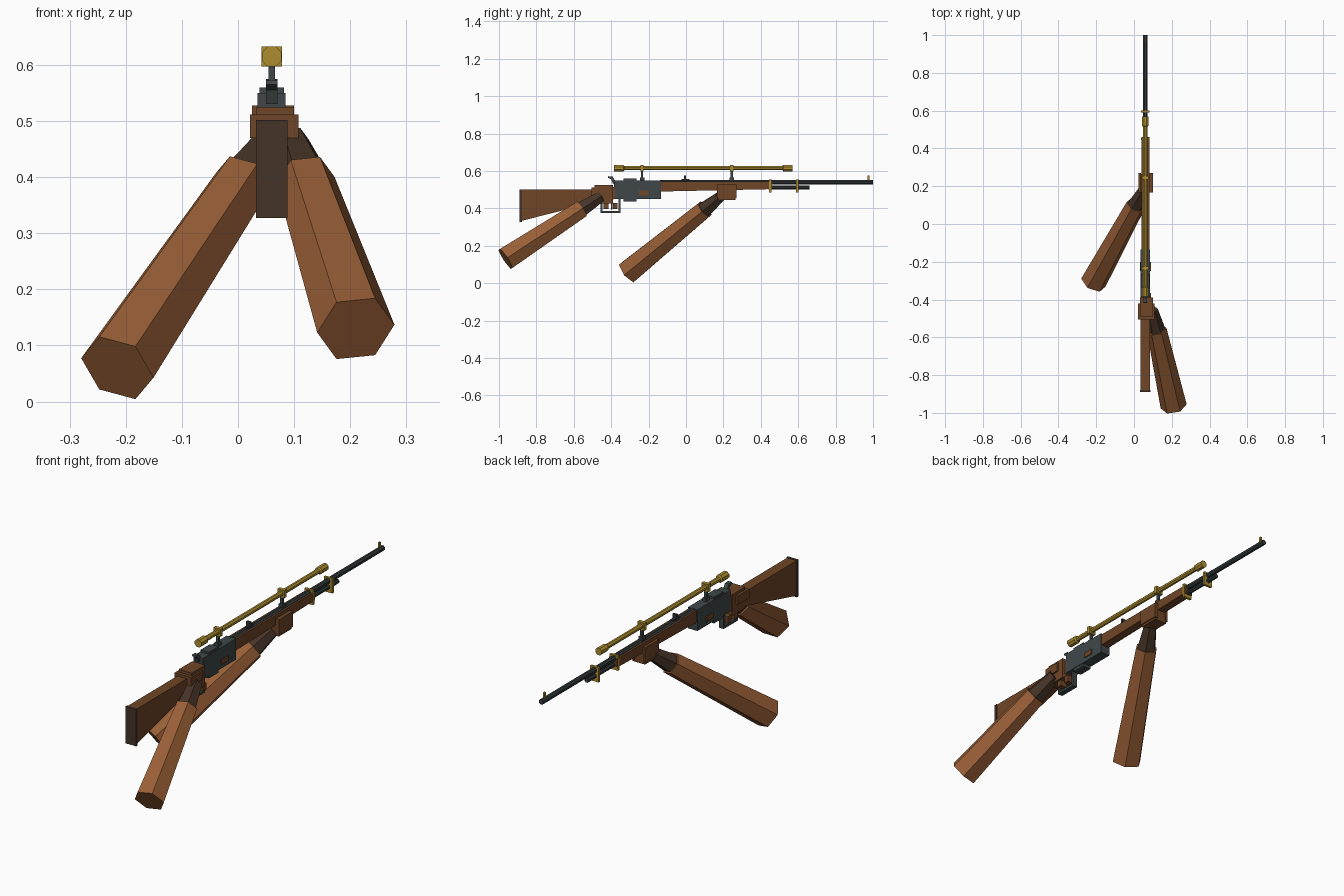
import bpy, bmesh, math
from mathutils import Vector

if "Cube" in bpy.data.objects:
    bpy.data.objects.remove(bpy.data.objects["Cube"])

CX = 0.06  # the gun's centre plane


def material(name, r, g, b):
    m = bpy.data.materials.new(name)
    m.use_nodes = True
    m.diffuse_color = (r, g, b, 1)
    m.node_tree.nodes["Principled BSDF"].inputs["Base Color"].default_value = (r, g, b, 1)
    return m


skin = material("sleeve_brown", 0.32, 0.115, 0.038)
wood = material("walnut_brown", 0.16, 0.06, 0.02)
dark = material("dark_brown", 0.06, 0.033, 0.02)
steel = material("slate_steel", 0.05, 0.064, 0.066)
black = material("barrel_steel", 0.032, 0.04, 0.043)
gold = material("brass", 0.42, 0.27, 0.03)


def finish(name, bm, mat):
    bmesh.ops.recalc_face_normals(bm, faces=bm.faces)
    mesh = bpy.data.meshes.new(name)
    bm.to_mesh(mesh)
    bm.free()
    mesh.materials.append(mat)
    ob = bpy.data.objects.new(name, mesh)
    bpy.context.collection.objects.link(ob)
    return ob


def box(name, mat, x, y, z):
    """Box from (min, max) ranges."""
    bm = bmesh.new()
    bmesh.ops.create_cube(bm, size=1)
    for v in bm.verts:
        v.co = [lo + (c + 0.5) * (hi - lo) for c, (lo, hi) in zip(v.co, (x, y, z))]
    return finish(name, bm, mat)


def mid(name, mat, width, y, z):
    """Box centred on the gun's plane."""
    return box(name, mat, (CX - width / 2, CX + width / 2), y, z)


def loft(name, mat, rings, sides=8, roll=0.0):
    """Straight polygonal tube through (centre, radius) rings."""
    bm = bmesh.new()
    d = (Vector(rings[-1][0]) - Vector(rings[0][0])).normalized()
    u = (Vector((1, 0, 0)) - d * d.x).normalized()
    w = d.cross(u)
    loops = []
    for centre, r in rings:
        angles = [roll + math.tau * k / sides for k in range(sides)]
        loops.append([bm.verts.new(Vector(centre) + r * (u * math.cos(a) + w * math.sin(a))) for a in angles])
    for a, b in zip(loops, loops[1:]):
        for k in range(sides):
            n = (k + 1) % sides
            bm.faces.new((a[k], a[n], b[n], b[k]))
    bm.faces.new(loops[0])
    bm.faces.new(loops[-1])
    return finish(name, bm, mat)


def tube(name, mat, z, profile, sides=8):
    """Tube along y from (y, radius) pairs."""
    return loft(name, mat, [((CX, y, z), r) for y, r in profile], sides, math.pi / sides)


def slab(name, mat, width, outline):
    """Side outline in (y, z) extruded across the gun."""
    bm = bmesh.new()
    face = bm.faces.new([bm.verts.new((CX - width / 2, y, z)) for y, z in outline])
    ext = bmesh.ops.extrude_face_region(bm, geom=[face])
    for v in ext["geom"]:
        if isinstance(v, bmesh.types.BMVert):
            v.co.x += width
    return finish(name, bm, mat)


# Butt stock, its end plate and the fore-end
slab("stock", wood, 0.05, [(-0.88, 0.333), (-0.88, 0.5), (-0.45, 0.5), (-0.38, 0.515),
                           (-0.38, 0.45), (-0.5, 0.43)])
mid("butt_plate", dark, 0.056, (-0.89, -0.878), (0.327, 0.502))
slab("fore_end", wood, 0.042, [(-0.14, 0.49), (-0.14, 0.545), (0.46, 0.543), (0.46, 0.503)])

# Receiver with raised collar, side ports and hammer
mid("receiver", steel, 0.05, (-0.385, -0.135), (0.45, 0.55))
mid("receiver_collar", steel, 0.044, (-0.335, -0.265), (0.436, 0.56))
mid("side_port", wood, 0.058, (-0.25, -0.2), (0.47, 0.495))
slab("hammer", steel, 0.02, [(-0.39, 0.53), (-0.4, 0.555), (-0.418, 0.565), (-0.415, 0.572),
                             (-0.392, 0.57), (-0.375, 0.54)])

# Trigger guard loop and trigger
mid("guard_bottom", steel, 0.026, (-0.457, -0.35), (0.374, 0.385))
for name, y in (("guard_rear", -0.457), ("guard_front", -0.36)):
    mid(name, steel, 0.026, (y, y + 0.01), (0.374, 0.455))
mid("trigger", steel, 0.012, (-0.402, -0.392), (0.395, 0.455))

# Barrel, magazine tube, brass bands and sights
tube("barrel", black, 0.54, [(-0.14, 0.013), (1.0, 0.013)])
tube("magazine_tube", black, 0.512, [(0.44, 0.011), (0.66, 0.011)])
for i, y in enumerate((0.45, 0.595)):
    mid(f"barrel_band_{i + 1}", gold, 0.044, (y - 0.006, y + 0.006), (0.486, 0.555))
mid("front_sight", gold, 0.008, (0.97, 0.98), (0.55, 0.577))
mid("rear_sight", black, 0.02, (-0.01, 0.0), (0.55, 0.575))
mid("rear_sight_base", black, 0.016, (-0.025, 0.02), (0.548, 0.556))

# Long brass scope on two posts
tube("scope", gold, 0.615, [(-0.385, 0.019), (-0.335, 0.019), (-0.33, 0.012),
                            (0.515, 0.012), (0.52, 0.018), (0.57, 0.018)])
for i, y in enumerate((-0.235, 0.245)):
    mid(f"scope_ring_{i + 1}", gold, 0.036, (y - 0.009, y + 0.009), (0.597, 0.633))
    mid(f"scope_post_{i + 1}", steel, 0.012, (y - 0.006, y + 0.006), (0.545, 0.6))
    mid(f"scope_foot_{i + 1}", steel, 0.02, (y - 0.012, y + 0.012), (0.545, 0.565))

# Rear hand: palm, wrapped fingers, thumb and trigger fingers
box("rear_palm", wood, (0.032, 0.1), (-0.49, -0.39), (0.425, 0.525))
box("rear_fingers", wood, (0.021, 0.108), (-0.505, -0.42), (0.47, 0.512))
for i, y in enumerate((-0.44, -0.39)):
    box(f"trigger_finger_{i + 1}", wood, (0.035, 0.09), (y, y + 0.025), (0.397, 0.43))

# Front hand: palm below with side grips
box("front_palm", wood, (0.03, 0.095), (0.17, 0.265), (0.445, 0.5))
for name, x in (("front_thumb", (0.025, 0.038)), ("front_fingers", (0.082, 0.1))):
    box(name, wood, x, (0.166, 0.27), (0.455, 0.528))

# Hexagonal sleeves tapering to dark cuffs
arms = {
    "rear": ((0.21, -0.965, 0.13), (0.12, -0.56, 0.395), (0.095, -0.455, 0.463)),
    "front": ((-0.215, -0.31, 0.06), (0.01, 0.1, 0.395), (0.054, 0.18, 0.46)),
}
for side, (end, cuff, wrist) in arms.items():
    loft(f"{side}_sleeve", skin, [(end, 0.07), (cuff, 0.053)], 6)
    loft(f"{side}_cuff", dark, [(cuff, 0.046), (wrist, 0.032)], 6)
